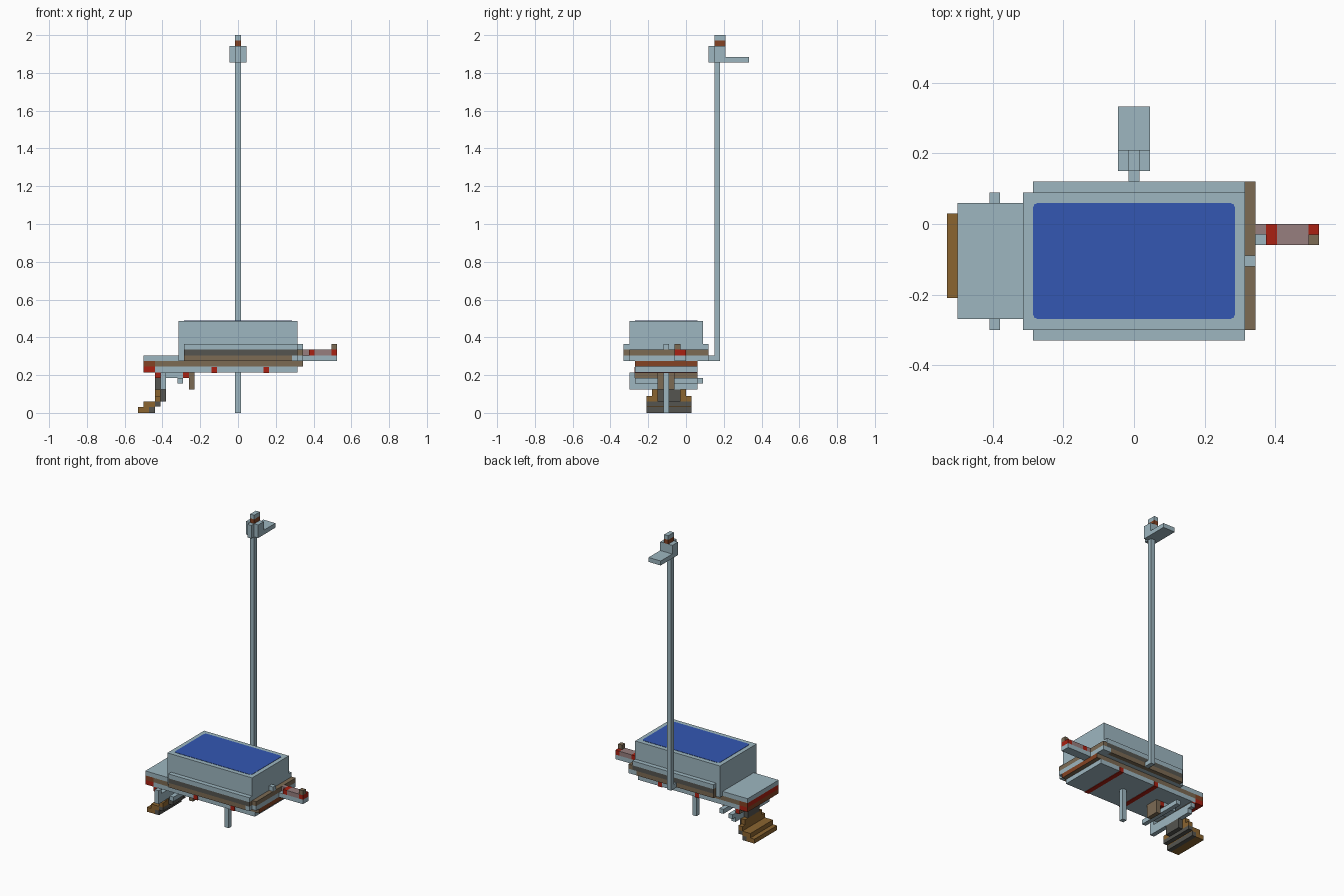
import bpy
import bmesh
from mathutils import Vector

cube = bpy.data.objects.get("Cube")
if cube:
    bpy.data.objects.remove(cube, do_unlink=True)


def material(name, r, g, b):
    m = bpy.data.materials.new(name)
    m.use_nodes = True
    m.diffuse_color = (r, g, b, 1)
    node = next(n for n in m.node_tree.nodes if n.type == "BSDF_PRINCIPLED")
    node.inputs["Base Color"].default_value = (r, g, b, 1)
    return m


STEEL = material("pale blue grey", 0.34, 0.47, 0.53)
BLUE = material("panel blue", 0.033, 0.095, 0.45)
RED = material("signal red", 0.40, 0.015, 0.006)
TAN = material("dull tan", 0.20, 0.145, 0.088)
RUST = material("rust brown", 0.23, 0.055, 0.017)
WOOD = material("ochre brown", 0.26, 0.13, 0.03)
DARK = material("dark grey", 0.09, 0.09, 0.08)
PINK = material("dusty pink", 0.31, 0.21, 0.21)


def box(name, mat, x, y, z, ends=None):
    """Block from ranges; ends optionally recolours the faces along x."""
    lo, hi = Vector((x[0], y[0], z[0])), Vector((x[1], y[1], z[1]))
    mesh = bpy.data.meshes.new(name)
    bm = bmesh.new()
    bmesh.ops.create_cube(bm, size=1)
    for v in bm.verts:
        v.co = (lo + hi) / 2 + v.co * (hi - lo)
    bm.normal_update()
    if ends:
        for f in bm.faces:
            f.material_index = int(abs(f.normal.x) > 0.5)
    bm.to_mesh(mesh)
    bm.free()
    mesh.materials.append(mat)
    if ends:
        mesh.materials.append(ends)
    ob = bpy.data.objects.new(name, mesh)
    bpy.context.collection.objects.link(ob)
    return ob


# Main cabinet with blue top panel
WIDE = (-0.27, 0.06)
box("cabinet", STEEL, (-0.315, 0.315), (-0.30, 0.09), (0.275, 0.487))
panel = box("top_panel", BLUE, (-0.287, 0.287), WIDE, (0.482, 0.489))
bevel = panel.modifiers.new("round_corners", "BEVEL")
bevel.width = 0.015
bevel.segments = 2
bm = bmesh.new()
bm.from_mesh(panel.data)
weight = bm.edges.layers.float.new("bevel_weight_edge")
for e in bm.edges:
    a, b = e.verts
    e[weight] = float(abs(a.co.z - b.co.z) > 0.001)
bm.to_mesh(panel.data)
bm.free()
bevel.limit_method = "WEIGHT"

# Layered rails along the front and back
for side, y in (("front", (-0.33, -0.30)), ("back", (0.09, 0.12))):
    box(side + "_rail", STEEL, (-0.287, 0.315), y, (0.335, 0.365))
    box(side + "_dark_band", DARK, (-0.287, 0.315), y, (0.305, 0.335), TAN)
    box(side + "_tan_band", TAN, (-0.287, 0.285), y, (0.275, 0.305))
    box(side + "_rail_end", STEEL, (0.285, 0.315), y, (0.275, 0.305))

# Right-hand ledge
box("ledge_base", STEEL, (0.315, 0.345), (-0.30, 0.12), (0.275, 0.305))
box("ledge_top", TAN, (0.315, 0.345), (-0.30, 0.12), (0.305, 0.335))
box("ledge_peg", STEEL, (0.315, 0.345), (-0.12, -0.09), (0.335, 0.365))

# Underframe with cross strips
box("underframe", TAN, (-0.44, 0.345), WIDE, (0.245, 0.275), RUST)
box("bottom_plate", STEEL, (-0.44, 0.315), WIDE, (0.215, 0.245))
for i, x in enumerate((-0.125, 0.15)):
    box(f"cross_strip_{i}", RED, (x - 0.015, x + 0.015), (-0.272, 0.062), (0.212, 0.244))
box("support_leg", STEEL, (-0.015, 0.015), (-0.12, -0.09), (0, 0.215))

# Side deck
box("side_deck", STEEL, (-0.50, -0.315), WIDE, (0.275, 0.305))
box("deck_edge_upper", RUST, (-0.50, -0.44), WIDE, (0.245, 0.275), RED)
box("deck_edge_lower", RED, (-0.50, -0.44), WIDE, (0.215, 0.245), RUST)

# Handle on the side ledge
HY, HZ = (-0.06, 0), (0.305, 0.335)
box("handle_base", STEEL, (0.345, 0.525), HY, (0.275, 0.305))
box("handle_root", PINK, (0.345, 0.375), (-0.03, 0), HZ)
box("handle_ring", RED, (0.375, 0.405), HY, HZ)
box("handle_grip", PINK, (0.405, 0.495), HY, HZ)
box("handle_tip", RED, (0.495, 0.525), HY, HZ)
box("handle_knob", TAN, (0.495, 0.525), (-0.06, -0.03), (0.335, 0.365))

# Mast and head
box("mast_foot", STEEL, (-0.015, 0.015), (0.12, 0.15), (0.275, 0.305))
box("mast", STEEL, (-0.015, 0.015), (0.15, 0.18), (0.275, 1.86))
box("head", STEEL, (-0.045, 0.045), (0.15, 0.21), (1.855, 1.943))
box("head_nose", STEEL, (-0.015, 0.015), (0.12, 0.15), (1.855, 1.943))
box("head_plate", STEEL, (-0.045, 0.045), (0.21, 0.333), (1.855, 1.885))
box("head_collar", RUST, (-0.015, 0.015), (0.15, 0.21), (1.943, 1.972))
box("head_cap", STEEL, (-0.015, 0.015), (0.15, 0.21), (1.972, 2.0))

# Axle bars and fittings below the deck
box("cross_bar", RED, (-0.44, -0.41), WIDE, (0.185, 0.215), TAN)
box("axle", STEEL, (-0.41, -0.38), (-0.30, 0.06), (0.125, 0.185))
box("axle_end_front", STEEL, (-0.41, -0.38), (-0.30, -0.27), (0.185, 0.215))
box("axle_end_back", STEEL, (-0.41, -0.38), (0.06, 0.09), (0.155, 0.185))
box("inner_bar", STEEL, (-0.32, -0.29), WIDE, (0.155, 0.185))
box("bar_hanger", STEEL, (-0.38, -0.29), (-0.15, -0.06), (0.185, 0.215))
box("hook_joint", RED, (-0.29, -0.26), (-0.15, -0.06), (0.185, 0.215))
box("hook", TAN, (-0.26, -0.23), (-0.15, -0.06), (0.125, 0.215))

# Stepped foot
box("foot_toe", WOOD, (-0.53, -0.47), (-0.21, 0.03), (0, 0.03))
box("foot_heel", DARK, (-0.47, -0.44), (-0.21, 0.03), (0, 0.03))
box("foot_step", WOOD, (-0.50, -0.44), (-0.21, 0.03), (0.03, 0.06))
box("foot_step_back", DARK, (-0.44, -0.41), (-0.21, 0.03), (0.035, 0.06))
box("foot_riser", WOOD, (-0.44, -0.41), (-0.21, 0.03), (0.06, 0.09))
box("foot_ankle", WOOD, (-0.44, -0.41), (-0.18, 0), (0.09, 0.125))
box("foot_column", DARK, (-0.44, -0.41), (-0.15, -0.03), (0.125, 0.185))
box("foot_brace", DARK, (-0.41, -0.38), (-0.15, -0.03), (0.06, 0.125))
